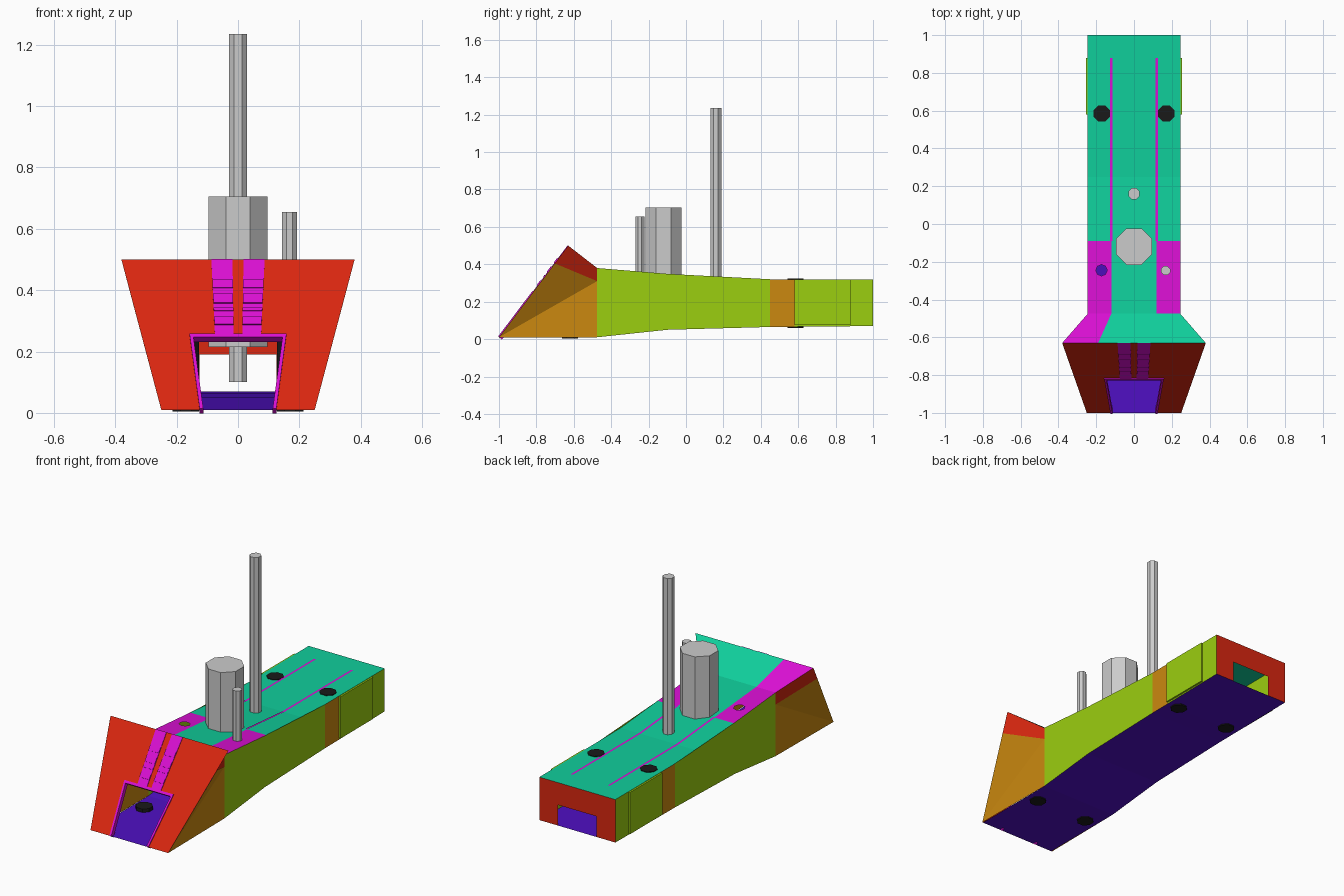
import bpy, bmesh, math
from mathutils import Vector

if "Cube" in bpy.data.objects:
    bpy.data.objects.remove(bpy.data.objects["Cube"])


def mat(name, rgb):
    m = bpy.data.materials.new(name)
    m.diffuse_color = (*rgb, 1)
    m.use_nodes = True
    m.node_tree.nodes["Principled BSDF"].inputs["Base Color"].default_value = m.diffuse_color
    return m


RED = mat("red", (0.70, 0.02, 0.005))
TEAL = mat("teal", (0.005, 0.62, 0.33))
GREEN = mat("green", (0.33, 0.62, 0.005))
ORANGE = mat("orange", (0.60, 0.25, 0.005))
BLUE = mat("blue", (0.08, 0.005, 0.55))
MAGENTA = mat("magenta", (0.70, 0.005, 0.65))
BLACK = mat("black", (0.01, 0.01, 0.01))


def finish(name, bm, m=None, normals=True):
    bmesh.ops.remove_doubles(bm, verts=bm.verts, dist=0.0002)
    if normals:
        bmesh.ops.recalc_face_normals(bm, faces=bm.faces)
    me = bpy.data.meshes.new(name)
    bm.to_mesh(me)
    bm.free()
    ob = bpy.data.objects.new(name, me)
    bpy.context.collection.objects.link(ob)
    if m:
        me.materials.append(m)
    return ob


def sheet(name, faces, m, out, mirror=False):
    """Thin panels, each facing roughly along the vector out."""
    bm = bmesh.new()
    for pts in faces:
        for s in ((1, -1) if mirror else (1,)):
            f = bm.faces.new([bm.verts.new((p[0] * s, p[1], p[2])) for p in pts])
            f.normal_update()
            if f.normal.dot(Vector((out[0] * s, out[1], out[2]))) < 0:
                f.normal_flip()
    return finish(name, bm, m, False)


def cyl(name, x, y, z0, z1, r, n=8, m=None):
    bm = bmesh.new()
    ring = [bm.verts.new((x + r * math.cos((i + .5) * math.tau / n),
                          y + r * math.sin((i + .5) * math.tau / n), z0)) for i in range(n)]
    f = bm.faces.new(ring)
    e = bmesh.ops.extrude_face_region(bm, geom=[f])
    bmesh.ops.translate(bm, verts=[v for v in e["geom"] if isinstance(v, bmesh.types.BMVert)],
                        vec=(0, 0, z1 - z0))
    bm.faces.new(ring) if not f.is_valid else None
    return finish(name, bm, m)


def front(x, z, off=0.0):
    """Point on the sloping front plate, raised by off."""
    return Vector((x, -1 + (z - 0.01) / 0.49 * 0.37, z)) + Vector((0, -0.8, 0.6)) * off


def front_prisms(name, polys, h, m, low=-0.004):
    bm = bmesh.new()
    for poly in polys:
        for s in (1, -1):
            a = [bm.verts.new(front(x * s, z, low)) for x, z in poly]
            b = [bm.verts.new(front(x * s, z, h)) for x, z in poly]
            bm.faces.new(a)
            bm.faces.new(b)
            for i in range(len(a)):
                j = (i + 1) % len(a)
                bm.faces.new((a[i], a[j], b[j], b[i]))
    return finish(name, bm, m)


def top(y):
    return 0.32 if y > 0.25 else 0.32 + 0.06 * (0.25 - y) / 0.725


W = 0.245
bottom = [(-1, 0.01), (-0.475, 0.01), (-0.1, 0.05), (0.45, 0.065), (0.58, 0.066), (1, 0.07)]


def strip(name, x0, x1, ys, m, lift=0.0, mirror=False):
    sheet(name, [[(x0, a, top(a) + lift), (x1, a, top(a) + lift),
                  (x1, b, top(b) + lift), (x0, b, top(b) + lift)]
                 for a, b in zip(ys, ys[1:])], m, (0, 0, 1), mirror)


# Hollow hull: floor and side walls
sheet("floor", [[(-W, a, za), (W, a, za), (W, b, zb), (-W, b, zb)]
                for (a, za), (b, zb) in zip(bottom, bottom[1:])], BLUE, (0, 0, -1))
walls = [[(W, a, za), (W, b, zb), (W, b, top(b)), (W, a, top(a))]
         for (a, za), (b, zb) in zip(bottom[1:], bottom[2:])]
sheet("side_wall", walls[:2] + walls[3:], GREEN, (1, 0, 0), True)
sheet("side_band", [walls[2]], ORANGE, (1, 0, 0), True)
B = 0.255
sheet("side_pad", [[(B, .58, .075), (B, .88, .075), (B, .88, .318), (B, .58, .318)],
                   [(W, .58, .318), (B, .58, .318), (B, .88, .318), (W, .88, .318)],
                   [(W, .58, .075), (B, .58, .075), (B, .58, .318), (W, .58, .318)],
                   [(W, .88, .075), (B, .88, .075), (B, .88, .318), (W, .88, .318)],
                   [(W, .58, .075), (B, .58, .075), (B, .88, .075), (W, .88, .075)]],
      GREEN, (1, 0, 0), True)

# Deck
strip("rear_deck", -W, W, [-0.09, 0.25, 1], TEAL)
strip("centre_deck", -0.12, 0.12, [-0.475, -0.09], TEAL)
strip("right_deck_panel", 0.12, W, [-0.475, -0.09], MAGENTA)
strip("deck_line", 0.114, 0.126, [-0.09, 0.25, 0.88], MAGENTA, 0.003, True)

# Left deck panel with an open socket
bm = bmesh.new()
hole = [(-0.172 + 0.03 * math.cos(i * math.tau / 8), -0.245 + 0.03 * math.sin(i * math.tau / 8))
        for i in range(8)]
edges = []
for loop in ([(-W, -.475), (-.12, -.475), (-.12, -.09), (-W, -.09)], hole):
    vs = [bm.verts.new((x, y, top(y))) for x, y in loop]
    edges += [bm.edges.new((vs[i], vs[i - 1])) for i in range(len(vs))]
bmesh.ops.triangle_fill(bm, edges=edges, use_beauty=True, normal=(0, 0, 1))
finish("left_deck_panel", bm, MAGENTA)

# Flared front end
sheet("flare_top", [[(-0.12, -.475, .38), (W, -.475, .38), (.38, -.63, .5), (-.19, -.63, .5)]],
      TEAL, (0, 0, 1))
sheet("flare_top_panel", [[(-W, -.475, .38), (-.12, -.475, .38), (-.19, -.63, .5), (-.38, -.63, .5)]],
      MAGENTA, (0, 0, 1))
mid = front(0.355, 0.405)
sheet("flare_side", [[(0.25, -1, .01), (W, -.475, .01), (W, -.475, .31)],
                     [(0.25, -1, .01), (W, -.475, .31), mid]], ORANGE, (1, 0, 0), True)
sheet("flare_side_cap", [[mid, (W, -.475, .31), (W, -.475, .38), (.38, -.63, .5)]],
      RED, (1, 0, 0), True)

# Front plate and rear plate, each with a low opening
sheet("front_plate", [[front(.125, .01), front(.25, .01), front(.38, .5), front(.155, .5), front(.155, .25)],
                      [front(0, .25), front(.155, .25), front(.155, .5), front(0, .5)]],
      RED, (0, -1, 0), True)
sheet("rear_plate", [[(.125, 1, .07), (W, 1, .07), (W, 1, .32), (.125, 1, .32)],
                     [(0, 1, .19), (.125, 1, .19), (.125, 1, .32), (0, 1, .32)]],
      RED, (0, 1, 0), True)

# Doorway frame and ladder strips on the front plate
front_prisms("doorway_frame", [[(.113, .01), (.125, .01), (.158, .255), (.145, .243)],
                               [(0, .243), (.145, .243), (.158, .255), (0, .255)]], 0.006, MAGENTA, -0.02)


def band(z0, z1):
    lo, hi = [((z - .25) / .25) for z in (z0, z1)]
    return [(.014 + .004 * lo, z0), (.075 + .012 * lo, z0), (.075 + .012 * hi, z1), (.014 + .004 * hi, z1)]


front_prisms("ladder_strip", [band(.255, .499)], 0.003, MAGENTA)
front_prisms("ladder_step", [band(a, b) for a, b in
                             ((.285, .31), (.33, .34), (.355, .385), (.405, .43))], 0.007, MAGENTA)

# Posts
cyl("thick_post", 0, -0.12, 0.215, 0.705, 0.104)
cyl("tall_post", 0, 0.16, 0.1, 1.235, 0.032)
cyl("short_post", 0.168, -0.247, 0.2, 0.655, 0.026)

# Bolts through the rear and under the front
for s in (1, -1):
    cyl("rear_bolt", 0.17 * s, 0.585, 0.06, 0.324, 0.047, 8, BLACK)
    cyl("front_bolt", 0.17 * s, -0.62, 0.004, 0.03, 0.047, 8, BLACK)
